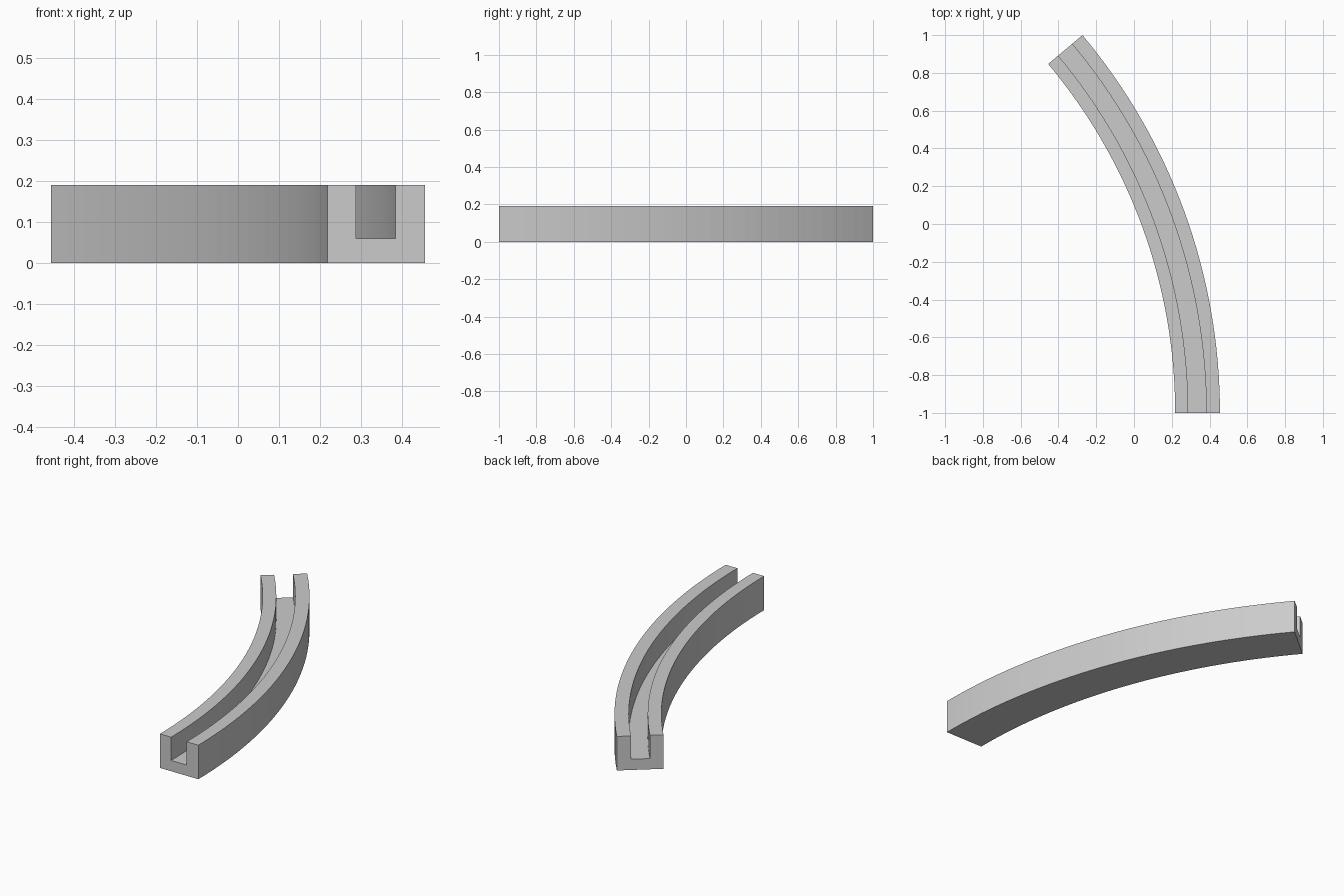
import bpy
import bmesh
from math import sin, cos, radians

cube = bpy.data.objects.get("Cube")
if cube:
    bpy.data.objects.remove(cube, do_unlink=True)

# Track dimensions
SWEEP = radians(40)
STEPS = 32
OUTER, INNER = 3.111, 2.874
GROOVE_OUT, GROOVE_IN = 3.039, 2.943
HEIGHT, FLOOR = 0.19, 0.06
CENTRE_X, CENTRE_Y = 0.455 - OUTER, -1.0

# Single flat grey
grey = bpy.data.materials.new("plain_grey")
grey.use_nodes = True
colour = (0.6, 0.6, 0.6, 1)
grey.diffuse_color = colour
grey.node_tree.nodes["Principled BSDF"].inputs["Base Color"].default_value = colour

# U-shaped cross-section as (radius, height)
profile = [
    (INNER, 0), (OUTER, 0), (OUTER, HEIGHT), (GROOVE_OUT, HEIGHT),
    (GROOVE_OUT, FLOOR), (GROOVE_IN, FLOOR), (GROOVE_IN, HEIGHT), (INNER, HEIGHT),
]

# Sweep the cross-section along the arc
bm = bmesh.new()
rings = []
for i in range(STEPS + 1):
    a = SWEEP * i / STEPS
    rings.append([bm.verts.new((CENTRE_X + r * cos(a), CENTRE_Y + r * sin(a), z))
                  for r, z in profile])
count = len(profile)
for near, far in zip(rings, rings[1:]):
    for j in range(count):
        k = (j + 1) % count
        bm.faces.new((near[j], near[k], far[k], far[j]))

# Close both ends
bm.faces.new(rings[0])
bm.faces.new(rings[-1][::-1])
bmesh.ops.recalc_face_normals(bm, faces=bm.faces[:])

mesh = bpy.data.meshes.new("curved_track")
bm.to_mesh(mesh)
bm.free()
mesh.materials.append(grey)
track = bpy.data.objects.new("curved_track", mesh)
bpy.context.collection.objects.link(track)
